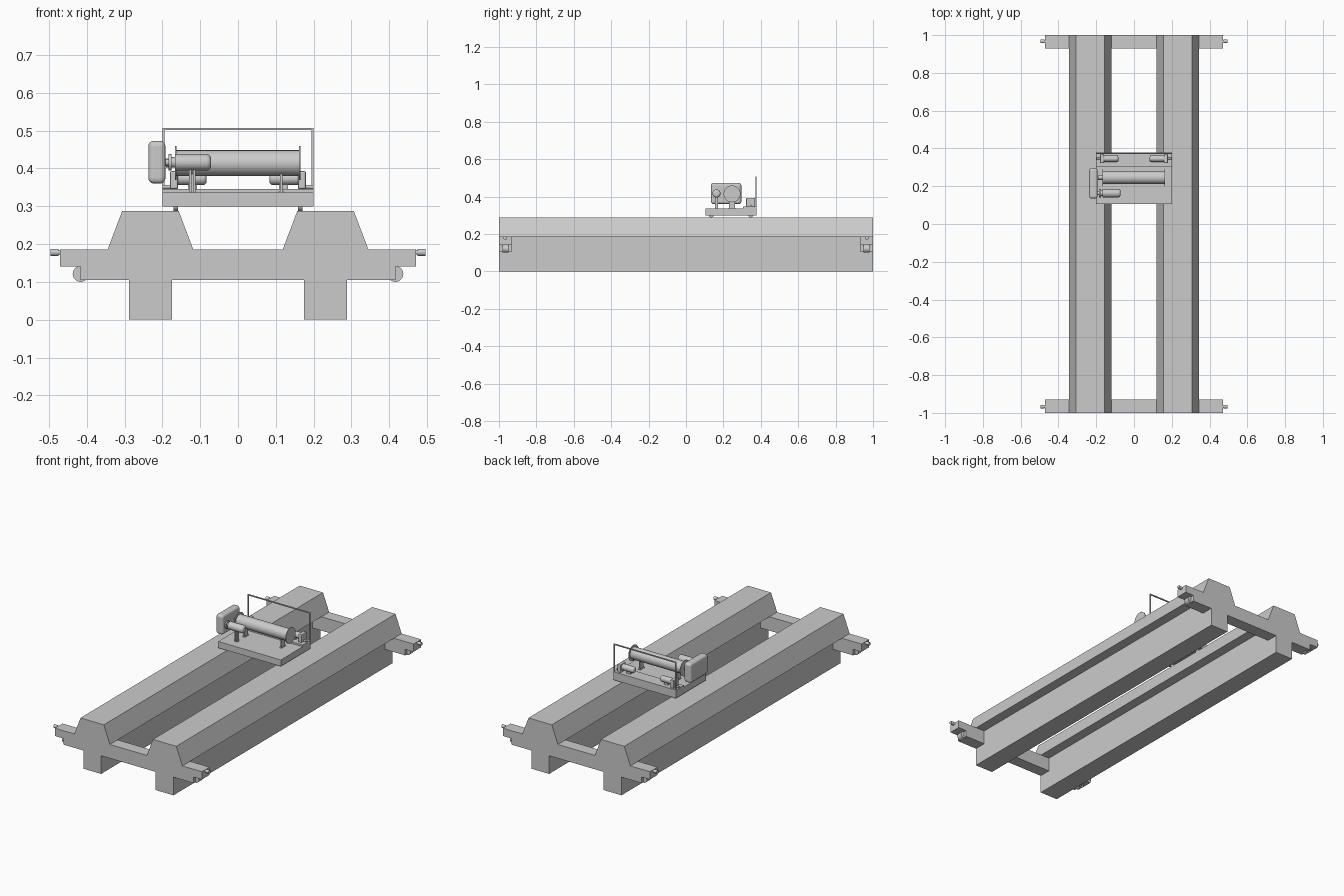
import bpy, bmesh
from math import pi, cos, sin
from mathutils import Vector

if "Cube" in bpy.data.objects:
    bpy.data.objects.remove(bpy.data.objects["Cube"])


def make(name, bm, smooth=False):
    bmesh.ops.recalc_face_normals(bm, faces=bm.faces[:])
    me = bpy.data.meshes.new(name)
    bm.to_mesh(me)
    bm.free()
    ob = bpy.data.objects.new(name, me)
    bpy.context.collection.objects.link(ob)
    if smooth:
        bpy.ops.object.select_all(action='DESELECT')
        ob.select_set(True)
        bpy.context.view_layer.objects.active = ob
        bpy.ops.object.shade_smooth_by_angle(angle=0.6)
    return ob


def box(name, x, y, z):
    bm = bmesh.new()
    bmesh.ops.create_cube(bm, size=1)
    for v in bm.verts:
        for i, (a, b) in enumerate((x, y, z)):
            v.co[i] = (a + b) / 2 + v.co[i] * (b - a)
    return make(name, bm)


def prism_y(name, pts, y0, y1):
    """Extrude an (x, z) outline along y."""
    bm = bmesh.new()
    f = bm.faces.new([bm.verts.new((x, y0, z)) for x, z in pts])
    new = bmesh.ops.extrude_face_region(bm, geom=[f])['geom']
    bmesh.ops.translate(bm, vec=(0, y1 - y0, 0),
                        verts=[v for v in new if isinstance(v, bmesh.types.BMVert)])
    return make(name, bm)


def lathe(name, profile, centre, axis='x', n=32):
    """Revolve (position, radius) pairs about an axis; closed end caps."""
    bm = bmesh.new()
    rings = []
    for p, r in profile:
        ring = []
        for i in range(n):
            a, b = r * cos(2 * pi * i / n), r * sin(2 * pi * i / n)
            co = Vector((p, a, b)) if axis == 'x' else Vector((a, p, b))
            ring.append(bm.verts.new(co + Vector(centre)))
        rings.append(ring)
    for r0, r1 in zip(rings, rings[1:]):
        for i in range(n):
            j = (i + 1) % n
            bm.faces.new((r0[i], r0[j], r1[j], r1[i]))
    bm.faces.new(rings[0])
    bm.faces.new(rings[-1])
    return make(name, bm, True)


def motor_profile(x0, x1, r, c):
    """Cylinder from x0 to x1 with a rounded far end."""
    s = 1 if x1 > x0 else -1
    return [(x0, r)] + [(x1 - s * c * (1 - sin(t * pi / 8)), r - c * (1 - cos(t * pi / 8)))
                        for t in range(5)]


def rounded(ob, width, segments=4):
    m = ob.modifiers.new("round", 'BEVEL')
    m.width, m.segments = width, segments
    return ob


# Main girders
half = [(0.118, 0.185), (0.157, 0.288), (0.306, 0.288), (0.345, 0.185),
        (0.288, 0.185), (0.288, 0), (0.174, 0), (0.174, 0.185)]
for side, s in (("left", -1), ("right", 1)):
    prism_y(f"girder_{side}", [(s * x, z) for x, z in half], -1, 1)

# End carriages with stepped tips, wheels and buffers
right = [(0.416, 0.105), (0.416, 0.14), (0.47, 0.14), (0.47, 0.185)]
outline = right + [(-x, z) for x, z in reversed(right)]
for end, e in (("front", -1), ("back", 1)):
    ya, yb = sorted((e * 0.93, e * 1.0))
    prism_y(f"end_carriage_{end}", outline, ya, yb)
    for side, s in (("left", -1), ("right", 1)):
        lathe(f"carriage_wheel_{end}_{side}", [(-0.016, 0.021), (0.016, 0.021)],
              (s * 0.416, e * 0.965, 0.121), 'y')
        lathe(f"buffer_{end}_{side}",
              [(s * 0.46, 0.006), (s * 0.474, 0.006), (s * 0.474, 0.0095), (s * 0.496, 0.0095)],
              (0, e * 0.967, 0.178), n=20)

# Trolley frame with raised rear deck
box("trolley_frame", (-0.2, 0.2), (0.105, 0.378), (0.299, 0.336))
box("trolley_rear_deck", (-0.2, 0.2), (0.305, 0.378), (0.336, 0.346))
for s in (-1, 1):
    for y in (0.135, 0.345):
        lathe("trolley_wheel", [(s * 0.159, 0.014), (s * 0.171, 0.014)], (0, y, 0.302), n=20)

# Hoist drum with end flanges
lathe("hoist_drum", [(-0.19, 0.012), (-0.167, 0.012), (-0.167, 0.045), (-0.163, 0.045),
                     (-0.163, 0.034), (0.161, 0.034), (0.161, 0.045), (0.165, 0.045)],
      (0, 0.246, 0.414))

# Hoist gearbox
rounded(box("hoist_gearbox", (-0.237, -0.192), (0.134, 0.296), (0.36, 0.473)), 0.014)

# Hoist motor with coupling
lathe("hoist_motor", motor_profile(-0.167, -0.071, 0.022, 0.012), (0, 0.163, 0.416))
lathe("hoist_coupling", [(-0.195, 0.009), (-0.184, 0.009), (-0.184, 0.022), (-0.176, 0.022),
                         (-0.176, 0.014), (-0.164, 0.014)], (0, 0.163, 0.416), n=24)

# Drum and motor stands
for x in (-0.121, 0.114):
    box("drum_stand", (x - 0.003, x + 0.003), (0.229, 0.261), (0.334, 0.39))
    box("drum_stand_foot", (x - 0.007, x + 0.007), (0.226, 0.264), (0.334, 0.339))
for x in (-0.126, -0.116):
    box("motor_stand", (x - 0.003, x + 0.003), (0.154, 0.172), (0.334, 0.402))

# Travel drives on the rear deck
for side, s in (("left", -1), ("right", 1)):
    xa, xb = sorted((s * 0.158, s * 0.18))
    rounded(box(f"travel_gearbox_{side}", (xa, xb), (0.322, 0.37), (0.345, 0.393)), 0.005, 2)
    lathe(f"travel_motor_{side}", motor_profile(s * 0.16, s * 0.083, 0.017, 0.01),
          (0, 0.346, 0.373), n=24)
    lathe(f"travel_shaft_{side}", [(s * 0.175, 0.005), (s * 0.199, 0.005)],
          (0, 0.346, 0.351), n=16)
    box(f"travel_motor_foot_{side}", (s * 0.12 - 0.012, s * 0.12 + 0.012),
        (0.338, 0.354), (0.345, 0.36))

# Guard rail along the back of the trolley
for side, s in (("left", -1), ("right", 1)):
    box(f"rail_post_{side}", (s * 0.197 - 0.003, s * 0.197 + 0.003), (0.371, 0.377), (0.345, 0.507))
box("rail_top", (-0.2, 0.2), (0.371, 0.377), (0.501, 0.507))
